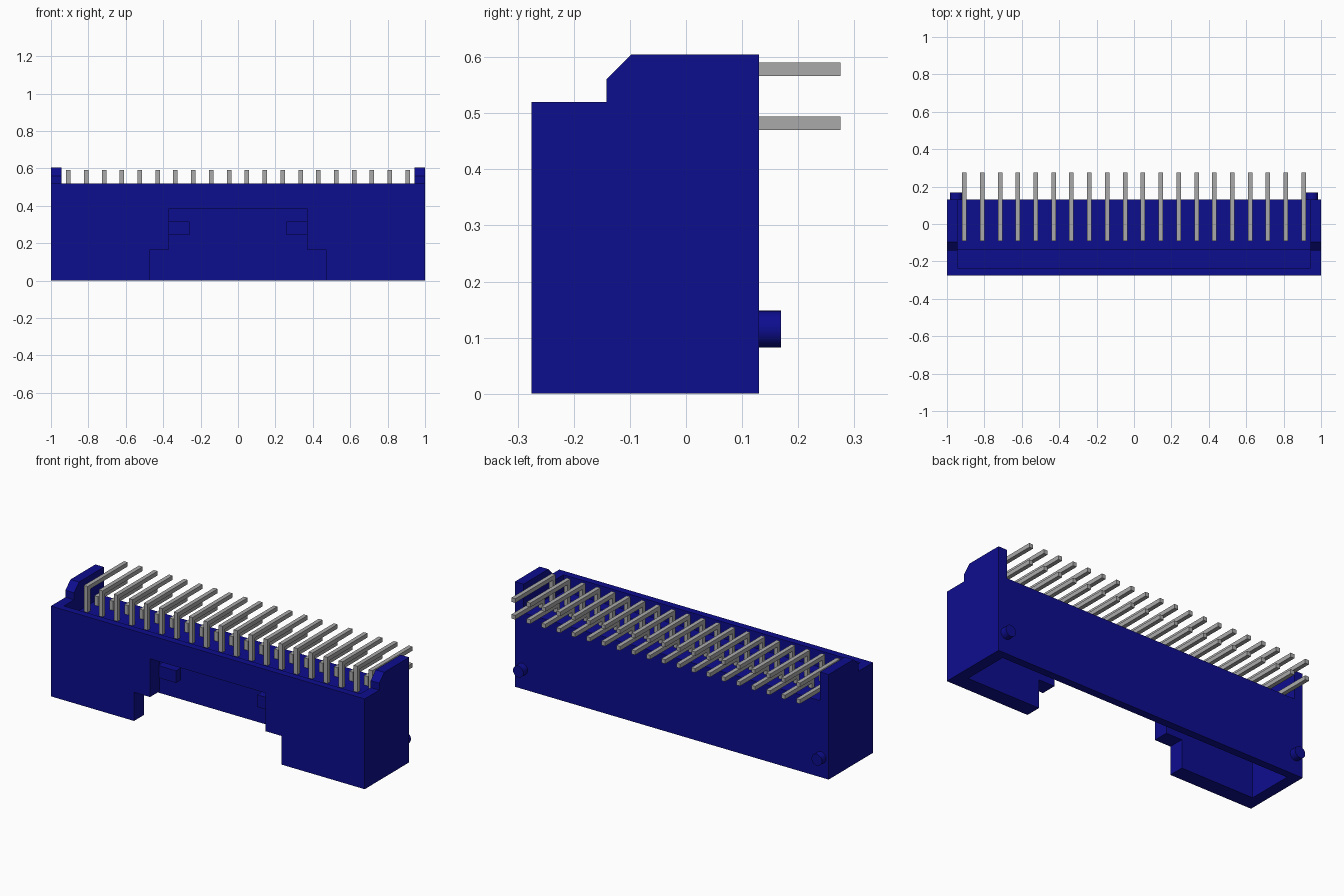
import bpy, bmesh, math
from mathutils import Matrix

if "Cube" in bpy.data.objects:
    bpy.data.objects.remove(bpy.data.objects["Cube"], do_unlink=True)


def material(name, color):
    m = bpy.data.materials.new(name)
    m.use_nodes = True
    m.diffuse_color = color
    m.node_tree.nodes["Principled BSDF"].inputs["Base Color"].default_value = color
    return m


blue = material("deep blue plastic", (0.004, 0.004, 0.275, 1))
grey = material("grey metal", (0.40, 0.40, 0.40, 1))


def finish(name, bm, mat):
    bmesh.ops.recalc_face_normals(bm, faces=bm.faces)
    me = bpy.data.meshes.new(name)
    bm.to_mesh(me)
    bm.free()
    me.materials.append(mat)
    ob = bpy.data.objects.new(name, me)
    bpy.context.collection.objects.link(ob)
    return ob


def extrude_x(name, profile, x0, x1, mat):
    """Extrude a y-z outline between two x positions."""
    bm = bmesh.new()
    face = bm.faces.new([bm.verts.new((x0, y, z)) for y, z in profile])
    geo = bmesh.ops.extrude_face_region(bm, geom=[face])["geom"]
    verts = [g for g in geo if isinstance(g, bmesh.types.BMVert)]
    bmesh.ops.translate(bm, verts=verts, vec=(x1 - x0, 0, 0))
    return finish(name, bm, mat)


def box(name, x0, x1, y0, y1, z0, z1, mat=blue):
    return extrude_x(name, [(y0, z0), (y1, z0), (y1, z1), (y0, z1)], x0, x1, mat)


# Housing: side outline with the raised, chamfered ears
FRONT, BACK = -0.275, 0.13
housing = extrude_x("housing", [(FRONT, 0), (BACK, 0), (BACK, 0.605), (-0.097, 0.605),
                                (-0.142, 0.56), (-0.142, 0.52), (FRONT, 0.52)], -1, 1, blue)

# Pin shelf, front groove, plug cavity and stepped front notch
cutters = [
    box("shelf_cutter", -0.945, 0.945, -0.142, 0.3, 0.44, 0.8),
    box("groove_cutter", -0.945, 0.945, -0.235, -0.14, 0.425, 0.8),
    box("cavity_cutter", -0.935, 0.935, -0.185, 0.085, -0.1, 0.387),
    box("wide_notch_cutter", -0.47, 0.47, -0.4, -0.1, -0.1, 0.165),
    box("tall_notch_cutter", -0.368, 0.368, -0.4, -0.1, -0.05, 0.385),
]
bpy.context.view_layer.objects.active = housing
for c in cutters:
    c.hide_render = True
    mod = housing.modifiers.new("cut", 'BOOLEAN')
    mod.operation = 'DIFFERENCE'
    mod.solver = 'EXACT'
    mod.object = c
    bpy.ops.object.modifier_apply(modifier=mod.name)
    bpy.data.objects.remove(c, do_unlink=True)

# Small latch tabs and rear locating pegs on both sides
for side, s in (("left", 1), ("right", -1)):
    x0, x1 = sorted((s * 0.258, s * 0.375))
    box(side + "_latch_tab", x0, x1, -0.195, -0.15, 0.245, 0.315)

    bm = bmesh.new()
    bmesh.ops.create_cone(bm, cap_ends=True, segments=32, radius1=0.033, radius2=0.033,
                          depth=0.05,
                          matrix=Matrix.Translation((s * 0.951, 0.144, 0.115))
                          @ Matrix.Rotation(math.pi / 2, 4, 'X'))
    peg = finish(side + "_peg", bm, blue)
    bpy.ops.object.select_all(action='DESELECT')
    peg.select_set(True)
    bpy.context.view_layer.objects.active = peg
    bpy.ops.object.shade_smooth_by_angle(angle=math.radians(40))

# Two rows of bent contact pins, twenty in each
W, PITCH, COUNT = 0.024, 0.0955, 20
for row, y, top in (("upper", -0.09, 0.59), ("lower", 0.0055, 0.494)):
    outline = [(y, 0.43), (y + W, 0.43), (y + W, top - W),
               (0.275, top - W), (0.275, top), (y, top)]
    for i in range(COUNT):
        x = (i - (COUNT - 1) / 2) * PITCH
        extrude_x(f"{row}_pin_{i + 1}", outline, x - W / 2, x + W / 2, grey)
